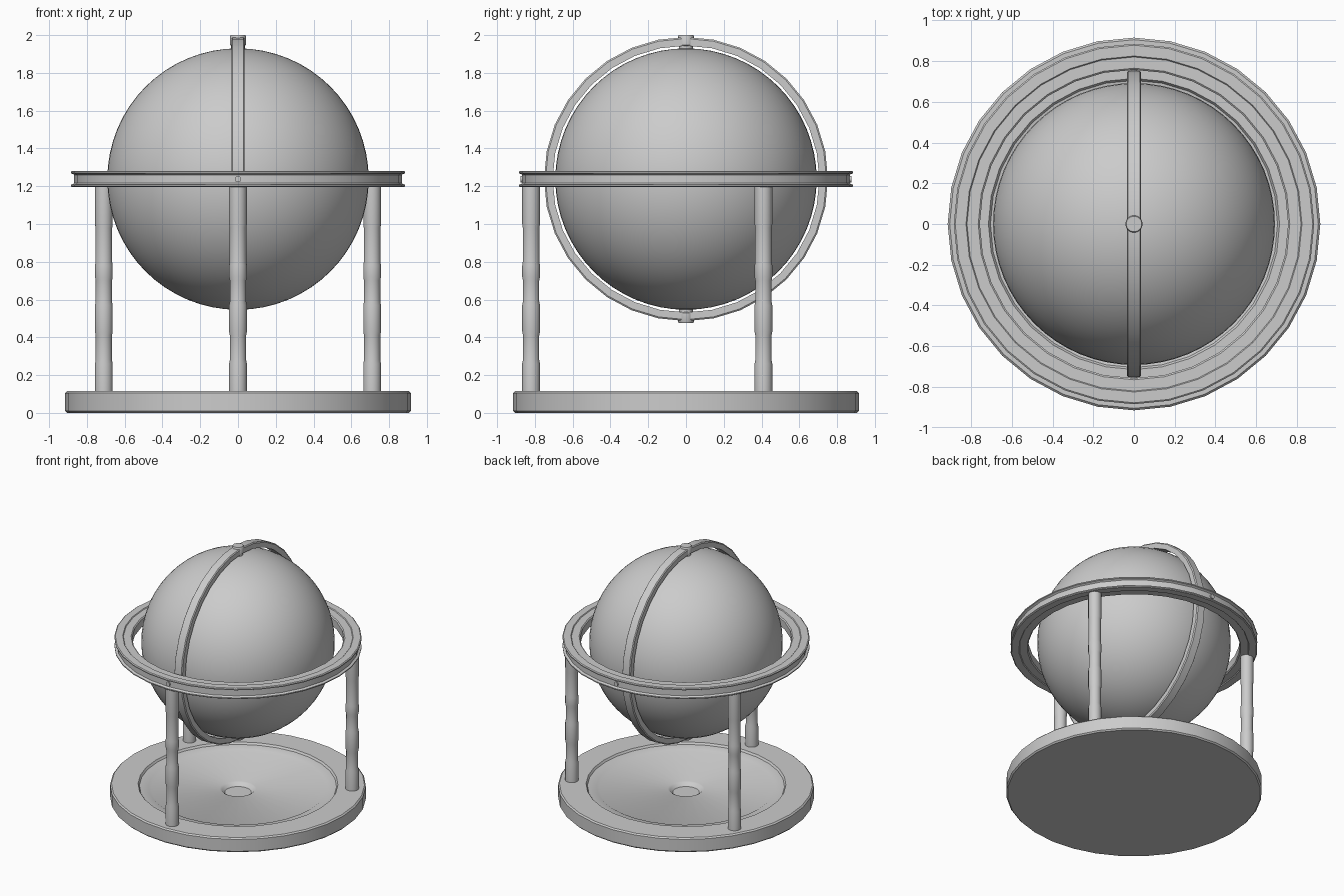
import bpy, bmesh, math
from mathutils import Matrix

if "Cube" in bpy.data.objects:
    bpy.data.objects.remove(bpy.data.objects["Cube"])

CENTRE = 1.238


def add_mesh(name, bm, angle=35):
    bmesh.ops.recalc_face_normals(bm, faces=bm.faces)
    me = bpy.data.meshes.new(name)
    bm.to_mesh(me)
    bm.free()
    ob = bpy.data.objects.new(name, me)
    bpy.context.collection.objects.link(ob)
    bpy.ops.object.select_all(action='DESELECT')
    ob.select_set(True)
    bpy.context.view_layer.objects.active = ob
    bpy.ops.object.shade_smooth_by_angle(angle=math.radians(angle))
    return ob


def lathe(name, profile, sides, closed=False, matrix=Matrix()):
    """Revolve (radius, z) points about z; radius 0 ends become poles."""
    bm = bmesh.new()
    rings = []
    for r, z in profile:
        if r == 0:
            rings.append([bm.verts.new((0, 0, z))] * sides)
        else:
            rings.append([bm.verts.new((r * math.sin(2 * math.pi * i / sides),
                                        -r * math.cos(2 * math.pi * i / sides), z))
                          for i in range(sides)])
    pairs = list(zip(rings, rings[1:]))
    if closed:
        pairs.append((rings[-1], rings[0]))
    for a, b in pairs:
        for i in range(sides):
            j = (i + 1) % sides
            bm.faces.new(list(dict.fromkeys((a[i], a[j], b[j], b[i]))))
    bm.transform(matrix)
    return add_mesh(name, bm)


# Dished round base with a small central socket
lathe("base", [(0, 0), (0.905, 0), (0.915, 0.01), (0.915, 0.105), (0.905, 0.115),
               (0.715, 0.115), (0.705, 0.10), (0.64, 0.092), (0.62, 0.08),
               (0.13, 0.08), (0.115, 0.072), (0.095, 0.052), (0, 0.052)], 32)

# Three turned posts
post = [(0, 0.11), (0.047, 0.11), (0.047, 0.26), (0.043, 0.28), (0.043, 0.41),
        (0.047, 0.43), (0.047, 0.57), (0.043, 0.59), (0.043, 0.70), (0.047, 0.72),
        (0.047, 0.78), (0.044, 0.80), (0.044, 0.98), (0.047, 1.0),
        (0.047, 1.2), (0, 1.2)]
for i in range(3):
    a = math.radians(-90 + 120 * i)
    lathe(f"post_{i + 1}", post, 24,
          matrix=Matrix.Translation((0.82 * math.cos(a), 0.82 * math.sin(a), 0)))

# Horizontal ring with a grooved rim, mirrored above and below its middle
upper = [(0.868, 0.022), (0.872, 0.026), (0.885, 0.03), (0.885, 0.038), (0.878, 0.043),
         (0.825, 0.043), (0.82, 0.037), (0.765, 0.037), (0.757, 0.03)]
horizon = upper + [(r, -z) for r, z in reversed(upper)]
lathe("horizon_ring", horizon, 32, True, Matrix.Translation((0, 0, CENTRE)))

# Upright ring around the ball
half, b = 0.035, 0.006
band = [(0.706, -half), (0.75 - b, -half), (0.752, -half + b),
        (0.752, half - b), (0.75 - b, half), (0.706, half)]
lathe("meridian_ring", band, 32, True,
      Matrix.Translation((0, 0, CENTRE)) @ Matrix.Rotation(math.pi / 2, 4, 'Y'))

# Smooth ball
bm = bmesh.new()
bmesh.ops.create_uvsphere(bm, u_segments=64, v_segments=32, radius=0.692,
                          matrix=Matrix.Translation((0, 0, CENTRE)))
add_mesh("ball", bm)

# Axis pins at top and bottom
pin = [(0, 0.68), (0.037, 0.68), (0.037, 0.705), (0.042, 0.71), (0.042, 0.755),
       (0.038, 0.762), (0, 0.762)]
for name, angle in (("top_pin", 0), ("bottom_pin", math.pi)):
    lathe(name, pin, 24, matrix=Matrix.Translation((0, 0, CENTRE))
          @ Matrix.Rotation(angle, 4, 'X'))

# Small pivots joining the upright ring to the horizontal ring
pivot = [(0, 0.735), (0.017, 0.735), (0.017, 0.876), (0, 0.876)]
for name, angle in (("front_pivot", math.pi / 2), ("back_pivot", -math.pi / 2)):
    lathe(name, pivot, 16, matrix=Matrix.Translation((0, 0, CENTRE))
          @ Matrix.Rotation(angle, 4, 'X'))
